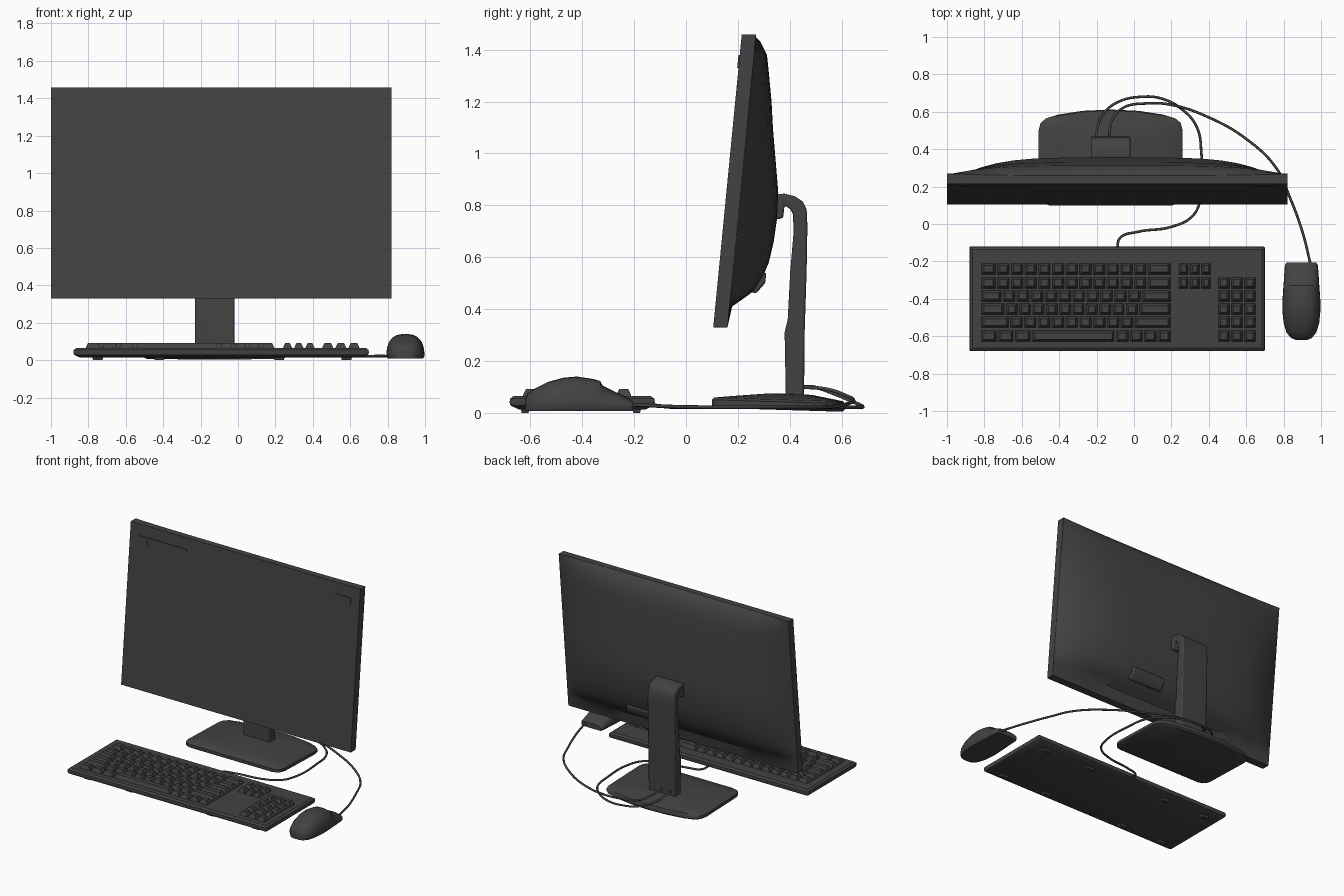
import bpy, bmesh, math

if "Cube" in bpy.data.objects:
    bpy.data.objects.remove(bpy.data.objects["Cube"])

mat = bpy.data.materials.new("dark_grey")
mat.diffuse_color = (0.055, 0.055, 0.055, 1)
mat.use_nodes = True
mat.node_tree.nodes["Principled BSDF"].inputs["Base Color"].default_value = mat.diffuse_color


def finish(name, bm, angle=35, bevel=0):
    bmesh.ops.recalc_face_normals(bm, faces=bm.faces)
    me = bpy.data.meshes.new(name)
    bm.to_mesh(me)
    bm.free()
    me.materials.append(mat)
    ob = bpy.data.objects.new(name, me)
    bpy.context.collection.objects.link(ob)
    bpy.ops.object.select_all(action='DESELECT')
    ob.select_set(True)
    bpy.context.view_layer.objects.active = ob
    bpy.ops.object.shade_smooth_by_angle(angle=math.radians(angle))
    if bevel:
        m = ob.modifiers.new("soft_edges", 'BEVEL')
        m.width, m.segments, m.limit_method = bevel, 2, 'ANGLE'
        m.angle_limit = math.radians(50)
    return ob


def add_loft(bm, rings):
    vs = [[bm.verts.new(p) for p in r] for r in rings]
    n = len(vs[0])
    for a, b in zip(vs, vs[1:]):
        for i in range(n):
            j = (i + 1) % n
            bm.faces.new((a[i], a[j], b[j], b[i]))
    bm.faces.new(vs[0])
    bm.faces.new(vs[-1])


def loft(name, rings, **kw):
    bm = bmesh.new()
    add_loft(bm, rings)
    return finish(name, bm, **kw)


def rect(x0, x1, y0, y1, z, d=0):
    return [(x0 + d, y0 + d, z), (x1 - d, y0 + d, z),
            (x1 - d, y1 - d, z), (x0 + d, y1 - d, z)]


# Monitor: leaning flat front, back bulging towards the middle
def front_y(z):
    return 0.105 + (z - 0.33) * 0.0973


bulge = [(.33, 0), (.41, .01), (.44, .05), (.47, .088), (.52, .115), (.58, .135), (.66, .146),
         (.75, .15), (.85, .145), (1.0, .118), (1.1, .1), (1.2, .085), (1.3, .066),
         (1.38, .05), (1.43, .02), (1.458, -.01)]
rings = []
for z, b in bulge:
    y = front_y(z)
    ring = [(-1, y, z), (.82, y, z)]
    for i in range(25):
        u = math.cos(math.pi * i / 24)
        ring.append((-.09 + .91 * u, y + .055 + b * (1 - abs(u) ** 4.5), z))
    rings.append(ring)
loft("monitor", rings, angle=40, bevel=.008)

# Small raised marks at the upper corners of the screen, and the rear port block
for name, x0, x1, z0, z1 in (("left_corner_plate", -.93, -.86, 1.33, 1.38),
                             ("left_corner_strip", -.86, -.55, 1.355, 1.38),
                             ("right_corner_plate", .63, .75, 1.33, 1.38)):
    loft(name, [[(x, front_y(z) + d, z) for x, z in ((x0, z0), (x1, z0), (x1, z1), (x0, z1))]
                for d in (-.005, .002)])
port = [(.2, .48), (.27, .46), (.305, .5), (.31, .54), (.25, .56)]
loft("rear_port_block", [[(x, y, z) for y, z in port] for x in (0, .26)], bevel=.008)

# Stand column: hooked side profile
prof = [(.385, .05), (.38, .31), (.392, .36), (.402, .55), (.415, .7), (.412, .765), (.402, .785),
        (.38, .8), (.374, .75), (.34, .745), (.34, .842), (.38, .845), (.42, .835), (.45, .815),
        (.465, .785), (.468, .72), (.465, .55), (.457, .3), (.455, .05)]
loft("stand_column", [[(x, y, z) for y, z in prof] for x in (-.23, -.02)], bevel=.008)

# Stand base: rounded outline, top rising gently to the column
half = [(.0, .612), (.15, .605), (.28, .585), (.345, .565), (.375, .54), (.385, .5), (.385, .16),
        (.378, .13), (.36, .11), (.33, .1), (0, .1)]
outline = half + [(-x, y) for x, y in half[-2:0:-1]]
rings = []
for s, z in ((.95, .012), (1, .022), (1, .043), (.97, .052), (.75, .06), (.35, .073), (.15, .075)):
    rings.append([(-.125 + s * x, .42 + s * (y - .42), z + (.35 - (.42 + s * (y - .42))) * .03)
                  for x, y in outline])
loft("stand_base", rings, angle=40)

# Keyboard body and feet
kb = (-.88, .70, -.68, -.12)
loft("keyboard_body", [rect(*kb, .014, .035), rect(*kb, .028, .004), rect(*kb, .04),
                       rect(*kb, .055, .002), rect(*kb, .065, .016)], bevel=.008)
for i, x in enumerate((-.75, -.42, .22, .58)):
    for j, y in enumerate((-.62, -.19)):
        loft("keyboard_foot_%d" % (i * 2 + j + 1),
             [rect(x - .03, x + .03, y - .018, y + .018, z, d) for z, d in ((0, .005), (.02, 0))])

# Keys: tapered caps laid out in rows
rows = [-.24, -.315, -.385, -.455, -.525, -.6]
bm = bmesh.new()


def key(x0, x1, y):
    add_loft(bm, [rect(x0 + .004, x1 - .004, y - .031, y + .031, .06),
                  rect(x0 + .004, x1 - .004, y - .031, y + .031, .072, .004),
                  rect(x0 + .004, x1 - .004, y - .031, y + .031, .092, .014)])


def key_row(x0, x1, n, y):
    w = (x1 - x0) / n
    for i in range(n):
        key(x0 + i * w, x0 + (i + 1) * w, y)


for r, y in enumerate(rows[:5]):
    shift = (0, 0, .03, .045, .07)[r]
    key(-.82, -.735 + shift, y)
    key_row(-.735 + shift, .07 - shift, (11, 11, 10, 10, 9)[r], y)
    key(.07 - shift, .2, y)
key_row(-.82, -.55, 3, rows[5])
key(-.55, -.1, rows[5])
key_row(-.1, .2, 4, rows[5])
for y in rows[:2]:
    key_row(.235, .415, 3, y)
for y in rows[1:]:
    key_row(.445, .655, 3, y)
finish("keyboard_keys", bm, angle=30)

# Mouse: domed cross-sections along y, with a step at the buttons
stations = [(-.62, .03, .05), (-.61, .055, .075), (-.58, .08, .095), (-.53, .095, .12),
            (-.47, .101, .136), (-.42, .102, .14), (-.36, .098, .131), (-.33, .096, .123),
            (-.322, .095, .106), (-.27, .092, .08), (-.22, .088, .056), (-.205, .078, .045)]
rings = []
for y, w, h in stations:
    ring = []
    for i in range(17):
        t = math.pi * i / 16
        c, s = math.cos(t), max(0, math.sin(t))
        ring.append((.895 + w * math.copysign(abs(c) ** .75, c), y, .022 + (h - .022) * s ** .85))
    ring += [(.895 - w * .92, y, .008), (.895 + w * .92, y, .008)]
    rings.append(ring)
loft("mouse", rings, angle=40)


# Cables
def cable(name, pts):
    cu = bpy.data.curves.new(name, 'CURVE')
    cu.dimensions = '3D'
    cu.bevel_depth, cu.bevel_resolution, cu.resolution_u = .007, 2, 8
    cu.use_fill_caps = True
    sp = cu.splines.new('BEZIER')
    sp.bezier_points.add(len(pts) - 1)
    for p, co in zip(sp.bezier_points, pts):
        p.co = co
        p.handle_left_type = p.handle_right_type = 'AUTO'
    cu.materials.append(mat)
    bpy.context.collection.objects.link(bpy.data.objects.new(name, cu))


cable("mouse_cable", [(.945, -.22, .032), (.9, -.04, .024), (.83, .15, .022), (.76, .3, .022),
                      (.6, .455, .022), (.4, .57, .025), (.2, .637, .04), (.07, .645, .05),
                      (-.06, .62, .065), (-.12, .55, .09), (-.13, .45, .1)])
cable("keyboard_cable", [(-.09, -.13, .03), (-.075, -.075, .024), (.02, -.042, .022),
                         (.2, -.015, .022), (.31, .04, .022), (.355, .13, .022), (.36, .38, .022),
                         (.335, .52, .022), (.26, .61, .022), (.15, .67, .022), (.04, .68, .025),
                         (-.09, .65, .04), (-.17, .58, .07), (-.2, .49, .1), (-.2, .44, .1)])
